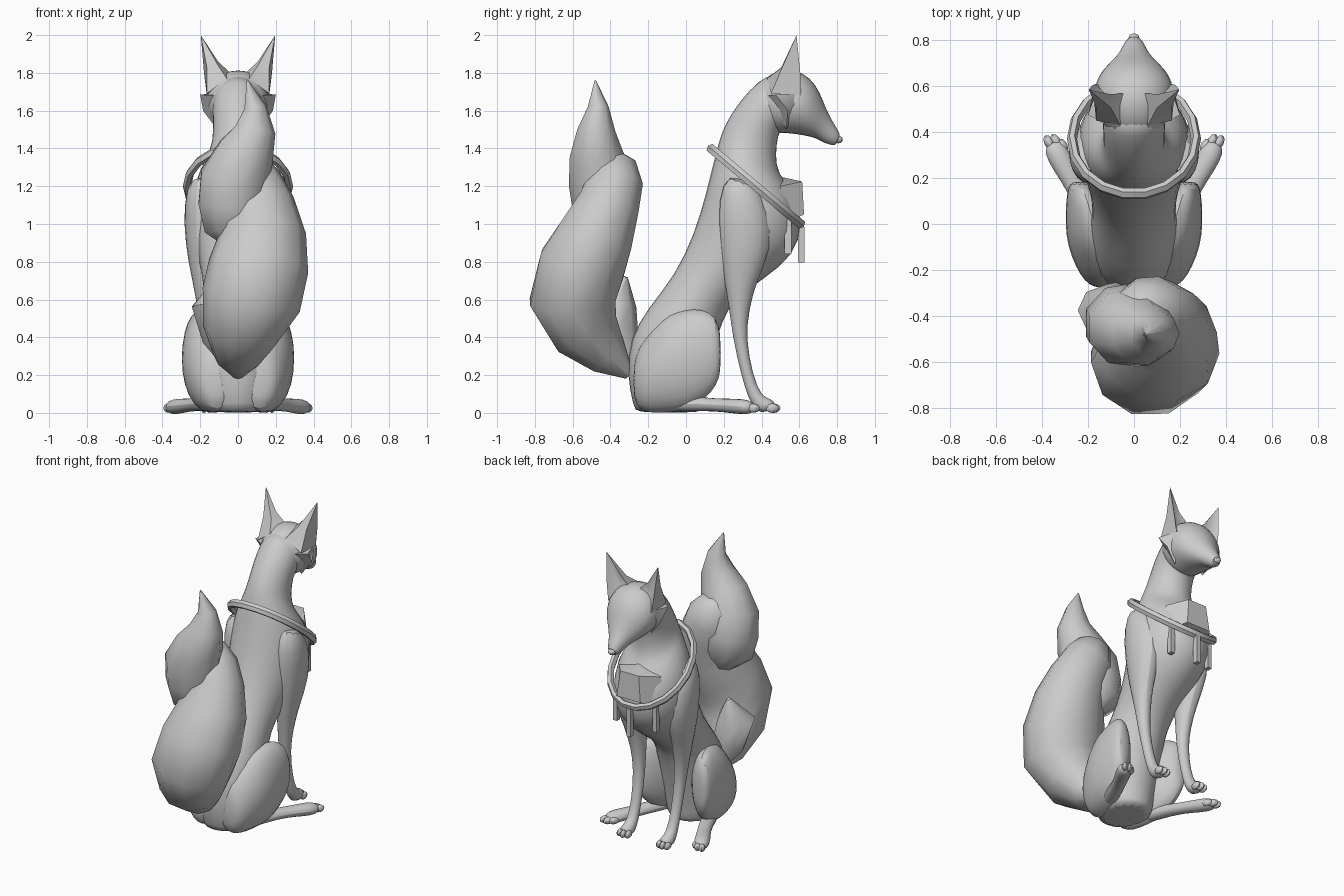
import bpy, bmesh, math
from mathutils import Vector, Matrix

if "Cube" in bpy.data.objects:
    bpy.data.objects.remove(bpy.data.objects["Cube"])

grey = bpy.data.materials.new("plain_grey")
grey.use_nodes = True
COLOUR = (0.6, 0.6, 0.6, 1)
grey.diffuse_color = COLOUR
grey.node_tree.nodes["Principled BSDF"].inputs["Base Color"].default_value = COLOUR


def finish(name, bm, subdiv=0, angle=40):
    bmesh.ops.recalc_face_normals(bm, faces=bm.faces)
    mesh = bpy.data.meshes.new(name)
    bm.to_mesh(mesh)
    bm.free()
    ob = bpy.data.objects.new(name, mesh)
    bpy.context.collection.objects.link(ob)
    mesh.materials.append(grey)
    if subdiv:
        ob.modifiers.new("rounding", 'SUBSURF').levels = subdiv
        ob.modifiers["rounding"].render_levels = subdiv
    bpy.ops.object.select_all(action='DESELECT')
    ob.select_set(True)
    bpy.context.view_layer.objects.active = ob
    bpy.ops.object.shade_smooth_by_angle(angle=math.radians(angle))
    return ob


def skin(rings, closed=False):
    """Join rings of points into a surface, capped unless it closes on itself."""
    bm = bmesh.new()
    loops = [[bm.verts.new(p) for p in ring] for ring in rings]
    n = len(loops[0])
    pairs = list(zip(loops, loops[1:])) + ([(loops[-1], loops[0])] if closed else [])
    for a, b in pairs:
        for i in range(n):
            j = (i + 1) % n
            bm.faces.new((a[i], a[j], b[j], b[i]))
    if not closed:
        bm.faces.new(loops[0])
        bm.faces.new(loops[-1])
    return bm


def oval(centre, u, v, n):
    turn = [2 * math.pi * i / n for i in range(n)]
    return [centre + u * math.cos(t) + v * math.sin(t) for t in turn]


def loft(name, sections, sides=14, side=1):
    """Sections: back y, back z, front y, front z, half width, optional centre x."""
    rings = []
    for yb, zb, yf, zf, w, *x in sections:
        x = side * x[0] if x else 0
        mid = Vector((x, (yb + yf) / 2, (zb + zf) / 2))
        half = Vector((0, (yf - yb) / 2, (zf - zb) / 2))
        rings.append(oval(mid, Vector((w, 0, 0)), half, sides))
    return finish(name, skin(rings), 1)


def tube(name, path, sides=8, subdiv=0, side=1, flat=1, angle=45):
    """Path: x, y, z, radius; flat squashes the depth of the section."""
    pts = [Vector((side * p[0], p[1], p[2])) for p in path]
    rings = []
    for i, p in enumerate(pts):
        t = (pts[min(i + 1, len(pts) - 1)] - pts[max(i - 1, 0)]).normalized()
        u = (Vector((1, 0, 0)) - t * t.x).normalized()
        rings.append(oval(p, u * path[i][3], t.cross(u) * path[i][3] * flat, sides))
    return finish(name, skin(rings), subdiv, angle)


def ball(name, centre, size, spin=0):
    bm = bmesh.new()
    m = (Matrix.Translation(centre) @ Matrix.Rotation(spin, 4, 'Z')
         @ Matrix.Diagonal((*size, 1)))
    bmesh.ops.create_uvsphere(bm, u_segments=8, v_segments=6, radius=1, matrix=m)
    return finish(name, bm)


def solid(name, points, faces, side=1):
    bm = bmesh.new()
    vs = [bm.verts.new((side * x, y, z)) for x, y, z in points]
    for f in faces:
        bm.faces.new([vs[i] for i in f])
    return finish(name, bm, angle=50)


# Torso and neck, from rump to nape
loft("torso", [
    (-.27, 0, .08, 0, .15), (-.28, .03, .09, .02, .17), (-.32, .2, .1, .12, .2),
    (-.3, .4, .15, .33, .21), (-.21, .55, .2, .5, .19), (-.06, .73, .26, .6, .18),
    (.04, .95, .42, .71, .215), (.1, 1.16, .58, .83, .26), (.145, 1.35, .63, 1.0, .245),
    (.165, 1.42, .57, 1.18, .19), (.185, 1.48, .49, 1.26, .155),
    (.21, 1.54, .475, 1.36, .135), (.28, 1.65, .49, 1.48, .135),
    (.38, 1.76, .51, 1.5, .14), (.48, 1.82, .55, 1.5, .14)], 16)

# Ruff of the chest, ending in a blunt peak in front of the neck
solid("chest_ruff", [
    (-.07, .615, 1.225), (.07, .615, 1.225), (.16, .5, 1.2), (0, .5, 1.25), (-.16, .5, 1.2),
    (-.09, .625, 1.05), (.09, .625, 1.05), (.18, .5, 1.0), (-.18, .5, 1.0)],
    [(0, 1, 3), (1, 2, 3), (0, 3, 4), (0, 5, 6, 1), (1, 6, 7, 2), (0, 4, 8, 5),
     (2, 7, 8, 4, 3), (5, 8, 7, 6)])

# Head and muzzle
loft("head", [
    (.34, 1.72, .45, 1.47, .12), (.45, 1.81, .51, 1.48, .165), (.57, 1.83, .59, 1.47, .185),
    (.66, 1.78, .65, 1.46, .155), (.71, 1.7, .69, 1.45, .11), (.745, 1.6, .725, 1.43, .072),
    (.79, 1.52, .755, 1.42, .05), (.825, 1.47, .795, 1.41, .032)], 14)
ball("nose", (0, .808, 1.447), (.025, .022, .02))

# Tail: a broad lower sweep that turns behind a pointed upper sweep
tube("tail_lower", [
    (0, -.3, .2, .03), (0, -.41, .3, .13), (.02, -.53, .43, .21), (.07, -.6, .6, .265),
    (.11, -.55, .78, .265), (.13, -.47, .95, .23), (.11, -.41, 1.1, .19),
    (.06, -.375, 1.22, .17), (.02, -.37, 1.32, .12), (.0, -.38, 1.38, .03)], 10, flat=.9)
tube("tail_upper", [
    (.02, -.4, .9, .08), (-.02, -.42, 1.0, .17), (-.03, -.43, 1.11, .19),
    (-.02, -.45, 1.24, .19), (.04, -.475, 1.38, .155), (.09, -.475, 1.5, .11),
    (.09, -.465, 1.62, .06), (.05, -.48, 1.76, .004)], 9, flat=.93)
tube("tail_tuft", [(-.02, -.3, .22, .03), (-.08, -.35, .4, .11), (-.12, -.375, .57, .125),
                   (-.1, -.32, .72, .015)], 8, flat=.9)

# Collar, a flat-sided ring tilted down towards the chest
along = Vector((0, .5, -.42)).normalized()
up = Vector((0, along.z * -1, along.y))
rings = []
for i in range(18):
    a = 2 * math.pi * i / 18
    out = Vector((math.cos(a), 0, 0)) + along * math.sin(a)
    mid = Vector((0, .37, 1.2)) + Vector((math.cos(a) * .27, 0, 0)) + along * math.sin(a) * .315
    rings.append(oval(mid, out * .022, up * .027, 6))
finish("collar", skin(rings, True), angle=30)

# Hanging tags on the collar
for name, x, y, z in (("middle", 0, .61, .89), ("left", .15, .54, .935), ("right", -.15, .54, .935)):
    bm = bmesh.new()
    bmesh.ops.create_cube(bm, size=1, matrix=Matrix.Translation((x, y, z))
                          @ Matrix.Diagonal((.03, .035, .19, 1)))
    finish("tag_" + name, bm)

# Paired parts
for s, name in ((1, "left"), (-1, "right")):
    # Ear: front dish between inner and outer rims, back running into the skull
    solid(name + "_ear", [
        (.03, .57, 1.79), (.165, .61, 1.68), (.165, .45, 1.69), (.06, .43, 1.77),
        (.197, .585, 2.0), (.12, .555, 1.78), (.105, .565, 1.86), (.18, .605, 1.8),
        (.165, .51, 1.83), (.1, .505, 1.83)],
        [(0, 6, 5), (6, 4, 5), (5, 4, 7), (5, 7, 1), (0, 3, 9, 6), (6, 9, 4),
         (3, 2, 8, 9), (9, 8, 4), (2, 1, 7, 8), (8, 7, 4), (0, 5, 1), (0, 1, 2, 3)], s)
    solid(name + "_cheek_tuft", [
        (.12, .43, 1.68), (.15, .62, 1.69), (.11, .53, 1.5), (.2, .475, 1.685), (.185, .54, 1.6)],
        [(0, 1, 3), (1, 4, 3), (1, 2, 4), (2, 0, 3, 4), (0, 2, 1)], s)
    ball(name + "_eye", (s * .112, .675, 1.615), (.012, .025, .008), s * .8)
    # Haunch from rump to a narrow knee
    loft(name + "_haunch", [
        (-.28, .08, -.28, .26, .06, .11), (-.25, .01, -.25, .36, .11, .11),
        (-.2, -.01, -.17, .46, .135, .125), (-.1, -.01, -.09, .54, .145, .15),
        (.0, .0, .0, .56, .13, .175), (.1, .06, .09, .56, .1, .2),
        (.165, .14, .16, .52, .065, .225), (.185, .22, .185, .42, .035, .235)], 12, s)
    # Long hind foot, splayed outwards
    tube(name + "_hind_foot", [
        (.14, -.1, .04, .05), (.19, .03, .05, .055), (.25, .16, .042, .045),
        (.31, .26, .036, .055), (.345, .33, .03, .055), (.355, .355, .025, .03)],
        8, 1, s, .8)
    for x, y in ((.37, .355), (.34, .36), (.31, .34)):
        ball(name + "_hind_toe", (s * x, y, .025), (.021, .035, .024), -s * .5)
    # Foreleg from shoulder to paw
    loft(name + "_foreleg", [
        (.22, 1.28, .38, 1.22, .07, .19), (.16, 1.14, .46, 1.06, .1, .195),
        (.17, .92, .46, .86, .09, .195), (.19, .74, .38, .7, .07, .18),
        (.225, .56, .335, .54, .05, .165), (.245, .4, .32, .39, .04, .155),
        (.29, .2, .355, .2, .036, .15), (.33, .07, .4, .09, .038, .15),
        (.37, .0, .45, .075, .045, .15), (.43, .0, .48, .055, .045, .15)], 10, s)
    for dx in (-.03, 0, .03):
        ball(name + "_front_toe", (s * .15 + dx, .465 - abs(dx) * .3, .025), (.018, .035, .025))
